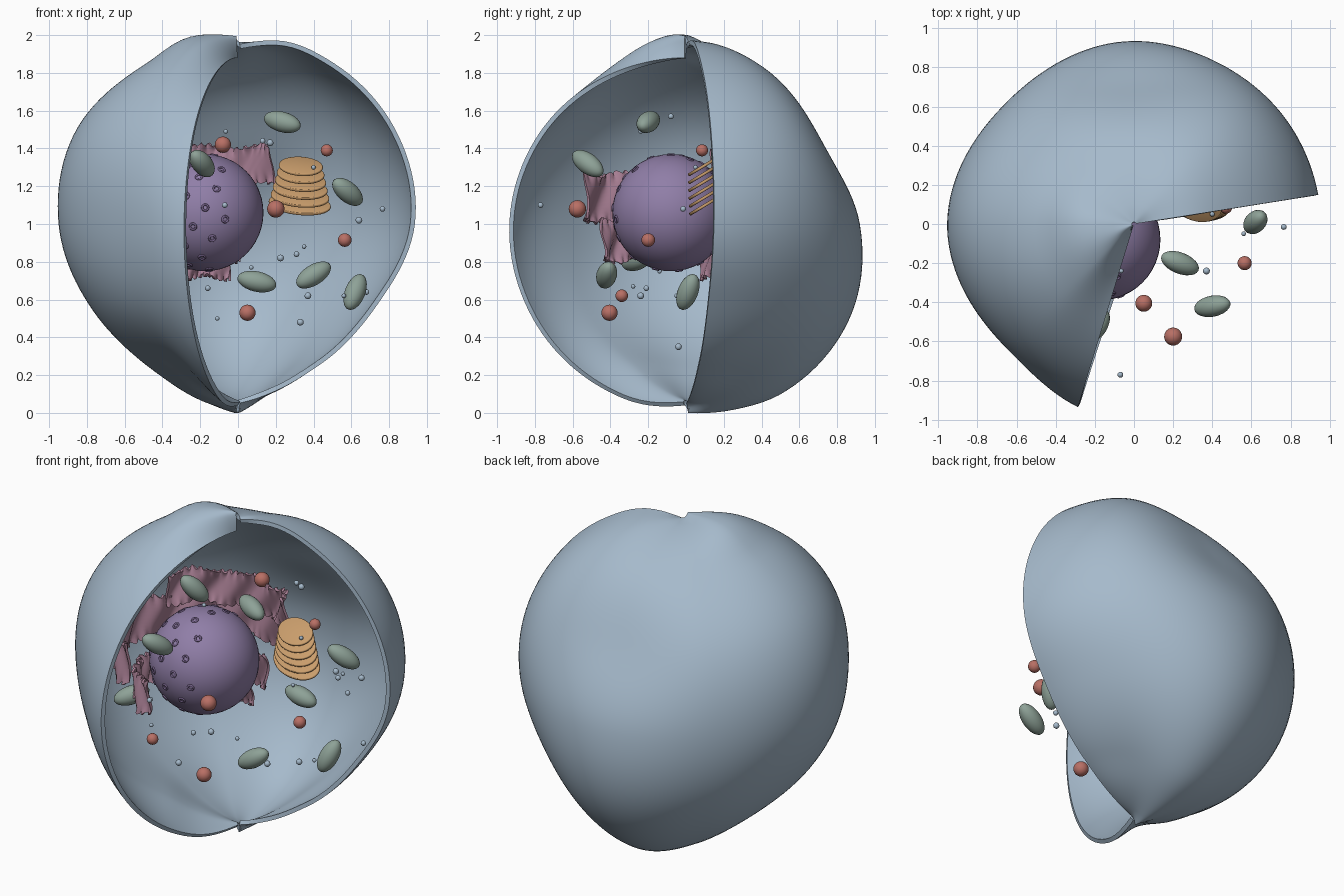
import bpy
from math import sin, cos, pi, radians, sqrt
from mathutils import Matrix, Vector

default = bpy.data.objects.get("Cube")
if default:
    bpy.data.objects.remove(default, do_unlink=True)


def material(name, rgb):
    mat = bpy.data.materials.new(name)
    mat.use_nodes = True
    color = (*rgb, 1)
    mat.diffuse_color = color
    shader = next(n for n in mat.node_tree.nodes if n.type == 'BSDF_PRINCIPLED')
    shader.inputs["Base Color"].default_value = color
    shader.inputs["Roughness"].default_value = 0.6
    return mat


BLUE = material("membrane blue", (.38, .49, .60))
PURPLE = material("nucleus purple", (.28, .21, .39))
DARK_PURPLE = material("pore purple", (.19, .13, .27))
PINK = material("reticulum pink", (.40, .215, .30))
ORANGE = material("stack orange", (.59, .34, .15))
GREEN = material("capsule green", (.27, .36, .31))
RED = material("granule red", (.48, .16, .13))


def finish(obj, name, mat):
    obj.name = name
    obj.data.materials.append(mat)
    for face in obj.data.polygons:
        face.use_smooth = True
    return obj


def ball(name, mat, center, scale, axis=(1, 0, 0), segments=24):
    turn = Vector(axis).to_track_quat('X', 'Z').to_euler()
    bpy.ops.mesh.primitive_uv_sphere_add(segments=segments, ring_count=segments // 2,
                                         radius=1, location=center, rotation=turn)
    obj = bpy.context.object
    obj.scale = scale
    return finish(obj, name, mat)


def sheet(name, mat, point, columns, rows, thickness, offset):
    """Grid surface from point(u, v), thickened and kept crisp at its rim."""
    verts = [point(i / columns, j / rows)
             for i in range(columns + 1) for j in range(rows + 1)]
    step = rows + 1
    faces = [(i * step + j, i * step + j + 1, (i + 1) * step + j + 1, (i + 1) * step + j)
             for i in range(columns) for j in range(rows)]
    mesh = bpy.data.meshes.new(name)
    mesh.from_pydata(verts, [], faces)
    obj = bpy.data.objects.new(name, mesh)
    bpy.context.collection.objects.link(obj)
    finish(obj, name, mat)
    solid = obj.modifiers.new("thickness", 'SOLIDIFY')
    solid.thickness = thickness
    solid.offset = offset
    split = obj.modifiers.new("crisp rim", 'EDGE_SPLIT')
    split.split_angle = radians(50)
    return obj


def spline(keys, values, t):
    """Smooth interpolation through unevenly spaced keys."""
    last = len(keys) - 1
    k = next((n for n in range(last) if t <= keys[n + 1]), last - 1)

    def slope(n):
        a, b = max(n - 1, 0), min(n + 1, last)
        return (values[b] - values[a]) / (keys[b] - keys[a])

    width = keys[k + 1] - keys[k]
    s = (t - keys[k]) / width
    return ((1 + 2 * s) * (1 - s) ** 2 * values[k] + s * (1 - s) ** 2 * width * slope(k)
            + s * s * (3 - 2 * s) * values[k + 1] + s * s * (s - 1) * width * slope(k + 1))


# Lumpy membrane with a wedge left open: radius by longitude, from top to bottom
POLAR = [0, 15, 30, 60, 90, 120, 150, 165, 180]
LOBES = {
    9: (.95, 1, .995, .98, .948, .86, .865, .90, .95),
    45: (.96, .98, .98, .965, .935, .89, .895, .93, .97),
    90: (.97, .935, .90, .83, .92, 1, 1.03, 1.015, 1),
    135: (.98, .95, .91, .895, .90, .93, .96, .975, .98),
    180: (.99, 1.02, .975, .99, .95, .895, .88, .92, .97),
    225: (.98, 1, .985, .965, .905, .89, .86, .90, .96),
    253: (.88, .885, .90, .945, .978, .985, .985, .985, .96),
}


def membrane_point(u, v):
    lon, polar = 9 + 244 * u, .6 + 178.8 * v
    ring = [spline(list(LOBES), [lobe[n] for lobe in LOBES.values()], lon)
            for n in range(len(POLAR))]
    r = spline(POLAR, ring, polar)
    a, p = radians(lon), radians(polar)
    return (r * sin(p) * cos(a), r * sin(p) * sin(a), 1 + r * cos(p))


sheet("membrane", BLUE, membrane_point, 96, 64, .025, -1)

# Nucleus with ring pores on its outer side
CORE = Vector((-.175, -.08, 1.06))
CORE_RADIUS = .31
ball("nucleus", PURPLE, CORE, [CORE_RADIUS] * 3, segments=48)
PORES = 80
for n in range(PORES):
    z = 1 - (2 * n + 1) / PORES
    a = n * pi * (3 - sqrt(5))
    normal = Vector((sqrt(1 - z * z) * cos(a), sqrt(1 - z * z) * sin(a), z))
    if normal.x < .35:
        bpy.ops.mesh.primitive_torus_add(
            major_radius=.016, minor_radius=.006, major_segments=14, minor_segments=6,
            location=CORE + normal * CORE_RADIUS,
            rotation=normal.to_track_quat('Z', 'Y').to_euler())
        finish(bpy.context.object, "nucleus_pore", DARK_PURPLE)


# Ruffled ribbons wrapped around the nucleus
def ribbon(radius, start, end, z, height):
    def point(u, v):
        a = radians(start + (end - start) * u)
        side = 2 * v - 1
        frill = abs(side) ** 4
        r = radius + .018 * sin(13 * a + 2 * side) + .012 * frill * sin(57 * a + side)
        rise = side * height / 2 + .012 * sin(9 * a) + .008 * frill * sin(71 * a)
        return (CORE.x + r * cos(a), CORE.y + r * sin(a), z + rise)
    sheet("reticulum_ribbon", PINK, point, 160, 12, .014, 0)


ribbon(.38, 60, 250, .91, .21)
ribbon(.50, 68, 245, 1.14, .25)
ribbon(.46, 40, 152, 1.31, .20)
ribbon(.30, 65, 150, .79, .15)

# Tapering stack of tilted oval discs
LAYERS = 6
tilt = (Matrix.Rotation(radians(31), 3, 'X') @ Matrix.Rotation(radians(-15), 3, 'Z')).to_euler()
for n in range(LAYERS):
    t = n / (LAYERS - 1)
    bpy.ops.mesh.primitive_cylinder_add(
        vertices=40, radius=.168 - .05 * t, depth=.016, rotation=tilt,
        location=(.327 + .006 * t, .11 - .02 * t, 1.105 + .2 * t))
    disc = finish(bpy.context.object, "stack_disc", ORANGE)
    disc.scale.y = .6 + .15 * t
    bevel = disc.modifiers.new("rounded edge", 'BEVEL')
    bevel.width = .006
    bevel.segments = 3
    disc.modifiers.new("crisp edge", 'EDGE_SPLIT').split_angle = radians(50)

# Capsules: centre and long axis
for center, axis in [
    ((.235, -.2, 1.54), (.9, -.35, -.25)),
    ((-.19, -.52, 1.32), (.5, .8, -.6)),
    ((.58, .21, 1.17), (.6, .4, -.5)),
    ((.62, .01, .64), (.35, .35, .9)),
    ((.4, -.42, .73), (.8, .15, .5)),
    ((.1, .475, .695), (.9, 0, -.2)),
    ((-.55, -.26, .81), (.5, .5, .2)),
    ((-.44, .2, 1.325), (.4, .4, -.6)),
]:
    ball("capsule", GREEN, center, (.105, .054, .054), axis)

# Round granules: centre and radius
for x, y, z, r in [
    (-.08, .35, 1.42, .043), (.47, .085, 1.39, .032), (.2, -.575, 1.08, .046),
    (.565, -.2, .915, .036), (.05, -.405, .53, .043), (-.35, -.34, .62, .033),
]:
    ball("granule", RED, (x, y, z), (r, r, r))

# Tiny vesicles
for n, center in enumerate([
    (-.065, -.24, 1.49), (.13, .39, 1.44), (.17, .38, 1.43), (.4, .05, 1.3),
    (.765, -.015, 1.08), (.64, .3, 1.02), (.35, .53, .88), (.31, .54, .84),
    (.225, .64, .82), (.07, .44, .77), (-.16, -.21, .66), (.37, -.24, .62),
    (.56, -.05, .62), (.68, .26, .64), (.33, .13, .48), (-.11, .15, .5),
    (-.07, -.77, 1.1), (-.38, -.04, .35), (-.4, -.28, .67), (-.4, -.08, 1.57),
    (-.43, .35, .38), (-.5, -.14, .75), (-.02, -.2, 1.08),
]):
    size = .012 + .003 * (n % 3)
    ball("vesicle", BLUE, center, (size, size, size), segments=12)
